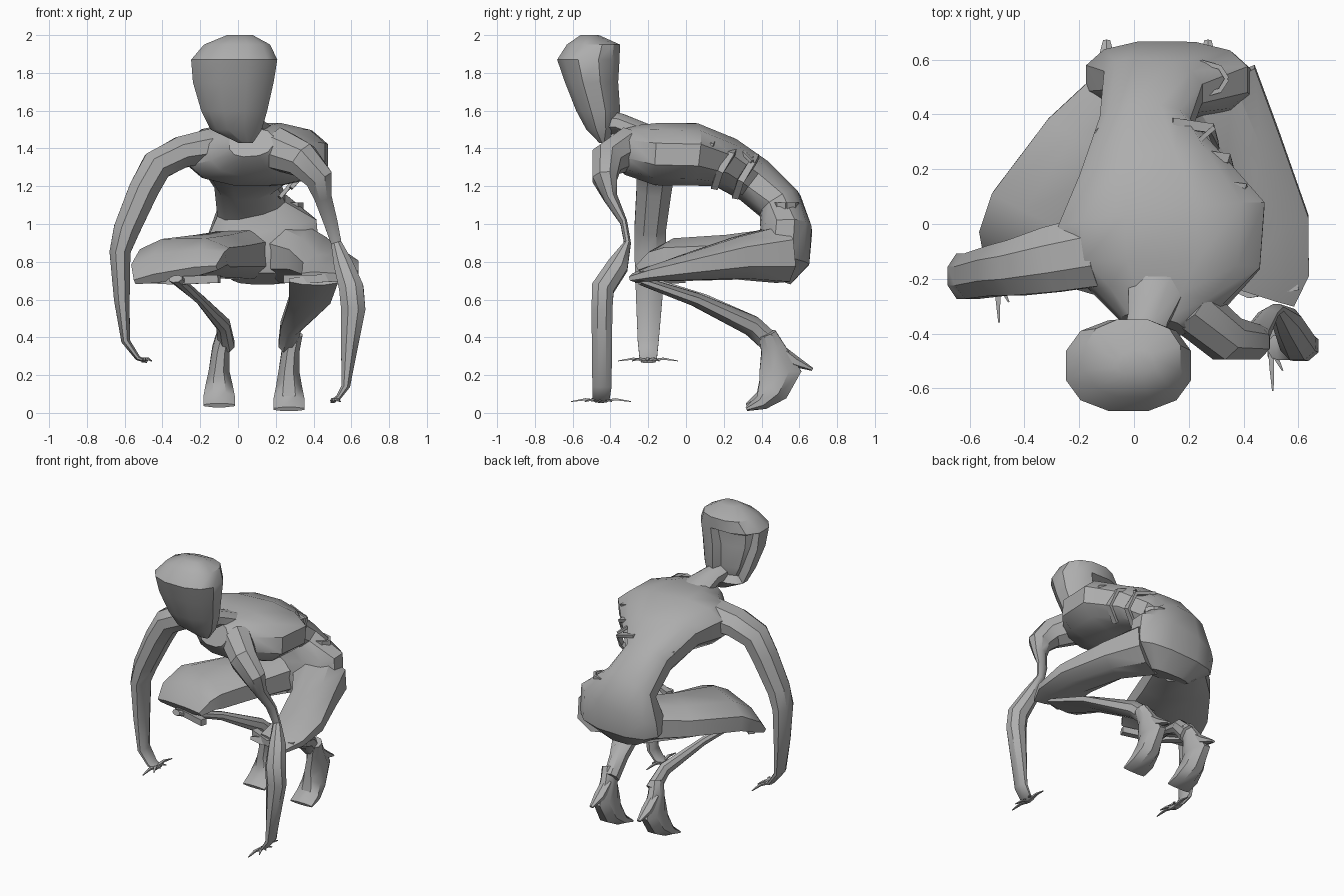
import bpy, bmesh, math
from mathutils import Vector

if "Cube" in bpy.data.objects:
    bpy.data.objects.remove(bpy.data.objects["Cube"])

grey = bpy.data.materials.new("plain grey")
grey.use_nodes = True
tone = (0.42, 0.42, 0.42, 1)
grey.diffuse_color = tone
grey.node_tree.nodes["Principled BSDF"].inputs["Base Color"].default_value = tone

X, Y, Z = Vector((1, 0, 0)), Vector((0, 1, 0)), Vector((0, 0, 1))


def finish(name, bm, angle=35):
    bmesh.ops.recalc_face_normals(bm, faces=bm.faces)
    mesh = bpy.data.meshes.new(name)
    bm.to_mesh(mesh)
    bm.free()
    mesh.materials.append(grey)
    obj = bpy.data.objects.new(name, mesh)
    bpy.context.collection.objects.link(obj)
    bpy.ops.object.select_all(action="DESELECT")
    obj.select_set(True)
    bpy.context.view_layer.objects.active = obj
    bpy.ops.object.shade_smooth_by_angle(angle=math.radians(angle))
    return obj


def loft_mesh(stations, side=X, sides=8, power=1.0, flat=False):
    """Skin rings along a path; each station is x, y, z, half width, half depth."""
    bm = bmesh.new()
    path = [Vector(s[:3]) for s in stations]
    rings = []
    for i, (centre, station) in enumerate(zip(path, stations)):
        before, after = path[max(i - 1, 0)], path[min(i + 1, len(path) - 1)]
        tangent = Z if flat else (after - before).normalized()
        across = (side - tangent * side.dot(tangent)).normalized()
        depth = tangent.cross(across)
        ring = []
        for k in range(sides):
            t = math.tau * (k + 0.5) / sides
            c, s = math.cos(t), math.sin(t)
            u = math.copysign(abs(c) ** power, c) * station[3]
            v = math.copysign(abs(s) ** power, s) * station[4]
            ring.append(bm.verts.new(centre + across * u + depth * v))
        rings.append(ring)
    for low, high in zip(rings, rings[1:]):
        for k in range(sides):
            n = (k + 1) % sides
            bm.faces.new((low[k], low[n], high[n], high[k]))
    bm.faces.new(rings[0])
    bm.faces.new(rings[-1])
    return bm


def loft(name, stations, **options):
    return finish(name, loft_mesh(stations, **options))


def bar(name, points, width, depth, side=X):
    return loft(name, [(*p, width, depth) for p in points], side=side, sides=4)


# Trunk: shoulders, bent back, narrow waist and pelvis
loft("torso", [
    (.07, -.37, 1.43, .12, .08), (.09, -.28, 1.39, .24, .14),
    (.1, -.15, 1.37, .37, .17), (.1, .03, 1.37, .39, .17),
    (.06, .2, 1.33, .27, .14), (.04, .36, 1.23, .17, .13),
    (.07, .5, 1.1, .19, .12), (.12, .53, .96, .31, .14),
    (.13, .51, .82, .31, .15), (.13, .47, .71, .16, .09)],
    sides=12, power=.8)
loft("neck", [(.03, -.45, 1.54, .08, .07), (.05, -.35, 1.53, .08, .06),
              (.09, -.2, 1.47, .12, .06)])

# Head leaning forward, with a sunken area behind
head = loft_mesh([
    (.04, -.44, 1.43, .04, .02), (-.01, -.45, 1.5, .14, .08),
    (-.02, -.465, 1.6, .18, .12), (-.025, -.5, 1.75, .22, .145),
    (-.02, -.517, 1.87, .235, .17), (-.005, -.49, 1.95, .18, .145),
    (.01, -.51, 2, .07, .05)], sides=12, power=.85, flat=True)
bmesh.ops.recalc_face_normals(head, faces=head.faces)
hollow = [f for f in head.faces
          if f.normal.dot(Vector((-.4, .9, 0))) > .75
          and 1.5 < f.calc_center_median().z < 1.88]
bmesh.ops.inset_region(head, faces=hollow, thickness=.03, depth=-.05)
finish("head", head)

# Arms
loft("right_arm", [
    (-.15, -.1, 1.41, .14, .1), (-.3, -.13, 1.38, .13, .09),
    (-.43, -.16, 1.31, .11, .09), (-.5, -.17, 1.18, .1, .085),
    (-.59, -.19, .97, .09, .075), (-.625, -.19, .85, .09, .06),
    (-.615, -.195, .6, .075, .045), (-.595, -.2, .38, .06, .025),
    (-.53, -.2, .29, .05, .015), (-.48, -.2, .27, .04, .008)], side=Y)
loft("left_arm", [
    (.2, -.3, 1.4, .1, .12), (.34, -.42, 1.34, .09, .1),
    (.43, -.43, 1.24, .07, .08), (.45, -.4, 1.14, .04, .05),
    (.49, -.33, 1.01, .02, .04), (.52, -.31, .9, .02, .03),
    (.56, -.36, .78, .06, .055), (.6, -.44, .66, .065, .07),
    (.61, -.445, .55, .06, .07), (.57, -.445, .14, .055, .025),
    (.53, -.45, .08, .05, .015), (.49, -.45, .06, .04, .008)], side=Y)


# Spread fingers around each palm
def fingers(name, palm):
    for i, (degrees, reach) in enumerate([(-85, .16), (-45, .12), (-5, .08),
                                          (35, .1), (80, .16)]):
        a = math.radians(degrees)
        way = Vector((math.cos(a) * .5, math.sin(a), 0))
        tip = palm + way * reach
        mid = palm + way * reach * .5 + Z * .012
        across = way.cross(Z)
        loft(f"{name}_finger_{i + 1}",
             [(*palm, .016, .01), (*mid, .012, .008), (*tip, .004, .003)],
             side=across, sides=4)


fingers("right", Vector((-.5, -.2, .275)))
fingers("left", Vector((.5, -.45, .06)))

# Shorts legs
loft("right_thigh", [
    (.02, .48, .84, .17, .14), (-.13, .27, .83, .23, .12),
    (-.28, .0, .82, .28, .11), (-.31, -.1, .785, .28, .08),
    (-.33, -.18, .73, .25, .03)], side=Vector((-.83, .55, 0)), power=.8)
loft("left_thigh", [
    (.29, .5, .84, .18, .16), (.4, .28, .82, .15, .12),
    (.49, .0, .77, .16, .075), (.49, -.17, .74, .16, .045),
    (.46, -.26, .72, .14, .025)], power=.85)
bar("right_hem", [(-.5, -.02, .71), (-.33, -.16, .7), (-.1, -.24, .71)], .03, .03, Z)
bar("left_hem", [(.25, -.17, .71), (.42, -.25, .71), (.6, -.22, .73)], .03, .03, Z)

# Folded shins and feet resting on the toes
loft("right_shin", [
    (-.33, -.22, .71, .04, .02), (-.2, .1, .6, .025, .03),
    (-.08, .35, .47, .04, .05), (-.06, .46, .36, .045, .06)])
loft("left_shin", [
    (.4, -.24, .7, .14, .025), (.38, .05, .6, .12, .04),
    (.28, .35, .46, .06, .06), (.26, .46, .36, .05, .06)])
for name, x, lift in (("right", -.1, .02), ("left", .27, 0)):
    loft(name + "_foot", [
        (x + .03, .43, .42, .045, .05), (x + .01, .46, .34, .05, .07),
        (x, .5, .22, .06, .12), (x, .46, .12 + lift, .075, .09),
        (x, .4, .055 + lift, .09, .045), (x, .32, .02 + lift, .09, .012)])
    loft(name + "_heel", [(x, .49, .34, .04, .03), (x, .58, .27, .04, .03),
                          (x, .67, .23, .015, .008)], sides=6)

# Bare ribs on the left flank
for i in range(3):
    y = .07 + i * .11
    out = .42 - i * .06
    drop = i * .05
    bar(f"rib_{i + 1}", [(out - .16, y + .08, 1.46 - drop), (out - .02, y + .06, 1.42 - drop),
                         (out, y, 1.33 - drop), (out - .08, y - .03, 1.24 - drop)],
        .025, .015, Y)

# Torn shirt edge across the back
bar("torn_edge", [(-.14, .33, 1.3), (-.05, .41, 1.31), (.02, .39, 1.33),
                  (.13, .23, 1.45), (.2, .27, 1.41), (.29, .35, 1.33)],
    .012, .012, Z)

# Open loop hanging at the left of the waist
loop = [(.25 + math.cos(a) * .09, .53 + math.sin(a) * .06, 1.09)
        for a in (math.tau * k / 8 for k in range(9))]
bar("waist_loop", loop, .035, .012, Z)
